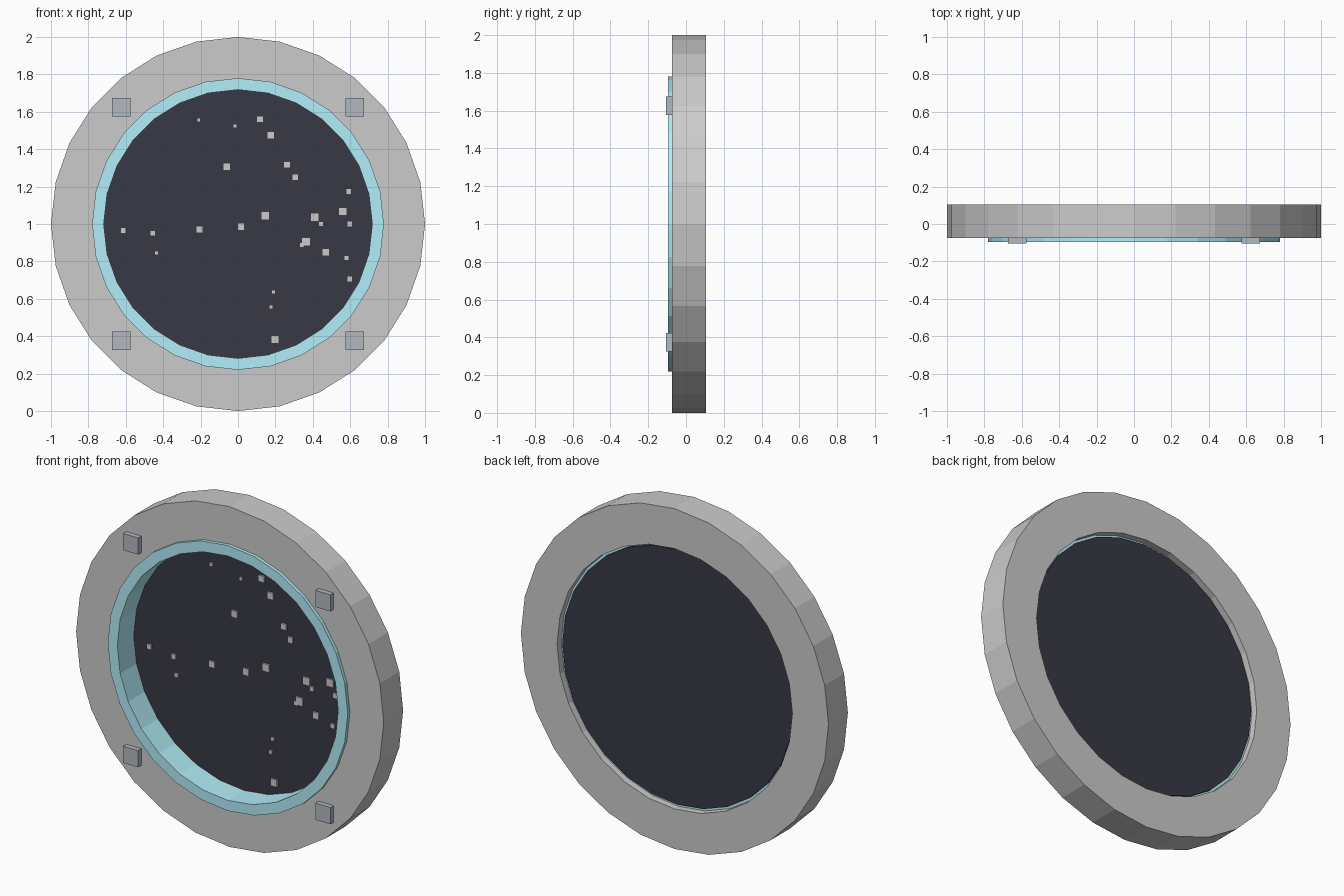
import bpy, bmesh, math

if "Cube" in bpy.data.objects:
    bpy.data.objects.remove(bpy.data.objects["Cube"])

SIDES = 28
CENTRE_Z = 1.0


def material(name, rgb):
    m = bpy.data.materials.new(name)
    m.diffuse_color = (*rgb, 1)
    m.use_nodes = True
    m.node_tree.nodes["Principled BSDF"].inputs["Base Color"].default_value = m.diffuse_color
    return m


def finish(name, bm, mat=None):
    bmesh.ops.recalc_face_normals(bm, faces=bm.faces[:])
    mesh = bpy.data.meshes.new(name)
    bm.to_mesh(mesh)
    bm.free()
    ob = bpy.data.objects.new(name, mesh)
    bpy.context.collection.objects.link(ob)
    if mat:
        mesh.materials.append(mat)
    return ob


def circle(bm, r, y):
    step = 2 * math.pi / SIDES
    return [bm.verts.new((r * math.sin(i * step), y, CENTRE_Z + r * math.cos(i * step)))
            for i in range(SIDES)]


def ring(name, r_out, r_in, y0, y1, mat=None):
    bm = bmesh.new()
    loops = [circle(bm, r, y) for r, y in
             ((r_out, y0), (r_out, y1), (r_in, y1), (r_in, y0))]
    for k in range(4):
        a, b = loops[k], loops[(k + 1) % 4]
        for i in range(SIDES):
            j = (i + 1) % SIDES
            bm.faces.new((a[i], a[j], b[j], b[i]))
    return finish(name, bm, mat)


def disc(name, r, y0, y1, mat=None):
    bm = bmesh.new()
    a, b = circle(bm, r, y0), circle(bm, r, y1)
    bm.faces.new(a)
    bm.faces.new(b)
    for i in range(SIDES):
        j = (i + 1) % SIDES
        bm.faces.new((a[i], a[j], b[j], b[i]))
    return finish(name, bm, mat)


def add_box(bm, x, z, size, y0, y1):
    verts = bmesh.ops.create_cube(bm, size=1)["verts"]
    for v in verts:
        v.co = (x + v.co.x * size, (y0 + y1) / 2 + v.co.y * (y1 - y0), z + v.co.z * size)


cyan = material("cyan_trim", (0.45, 0.85, 0.95))
black = material("night_black", (0.04, 0.04, 0.06))
slate = material("slate", (0.45, 0.48, 0.53))

# Window frame, inner trim and dark pane
ring("outer_frame", 1.0, 0.765, -0.075, 0.105)
ring("inner_trim", 0.78, 0.718, -0.095, 0.065, cyan)
disc("dark_pane", 0.75, 0.057, 0.078, black)

# Four square bolts on the frame
bm = bmesh.new()
for sx in (-1, 1):
    for sz in (-1, 1):
        add_box(bm, sx * 0.625, CENTRE_Z + sz * 0.625, 0.098, -0.105, -0.06)
finish("bolts", bm, slate)

# Stars on the pane: x, z, size
STARS = [
    (-.21, 1.556, .02), (-.016, 1.524, .02), (.117, 1.56, .037), (.175, 1.475, .04),
    (-.06, 1.305, .04), (.262, 1.317, .035), (.305, 1.25, .035), (.592, 1.174, .03),
    (.145, 1.045, .045), (.016, .985, .04), (-.205, .971, .037), (-.455, .95, .03),
    (-.613, .965, .03), (-.436, .845, .023), (.41, 1.036, .045), (.444, 1, .027),
    (.561, 1.067, .045), (.598, 1, .03), (.364, .905, .047), (.34, .888, .025),
    (.47, .85, .04), (.58, .818, .027), (.597, .706, .03), (.19, .637, .02),
    (.177, .557, .022), (.198, .383, .042),
]
bm = bmesh.new()
for x, z, s in STARS:
    add_box(bm, x, z, s, 0.047, 0.06)
finish("stars", bm)
